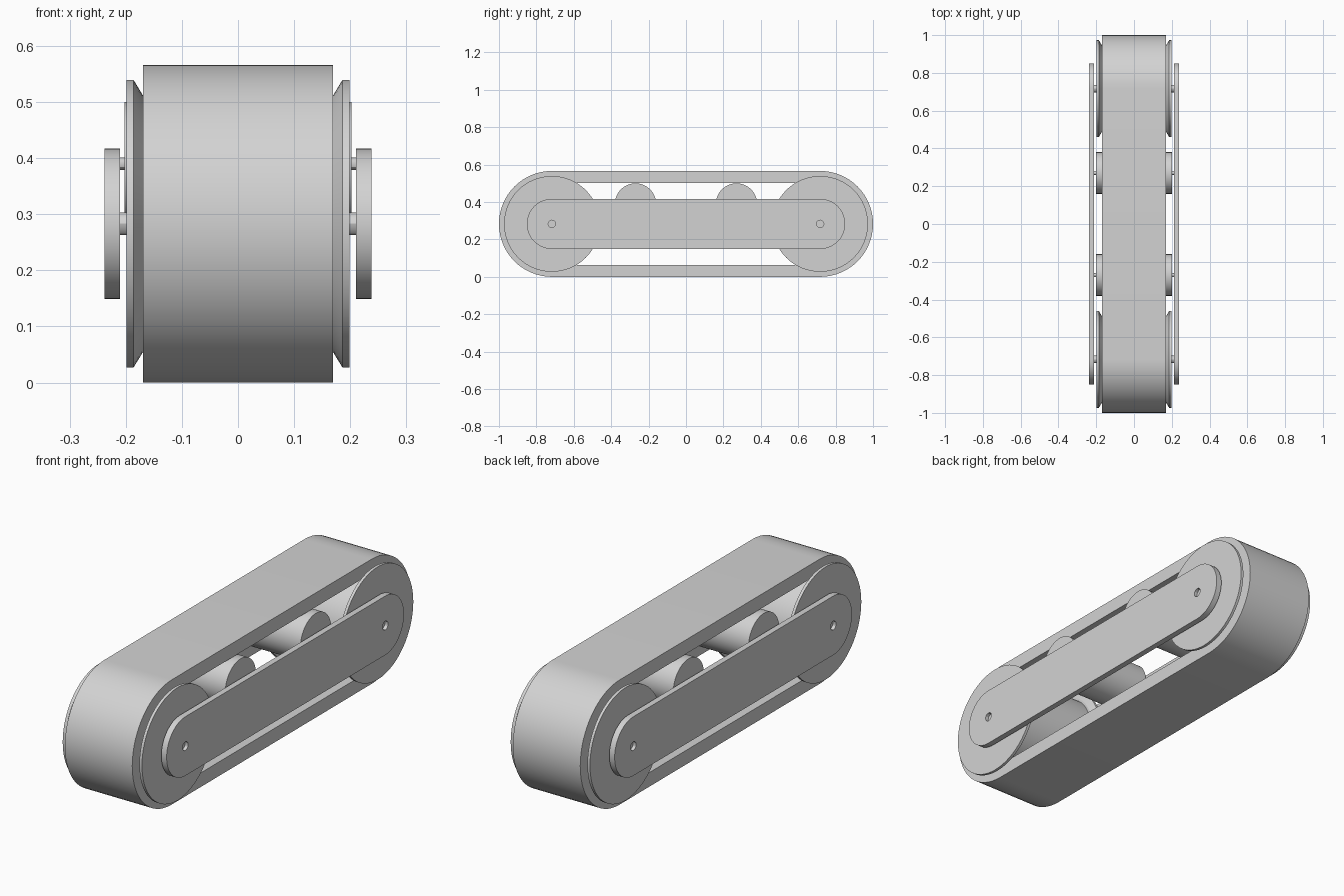
import bpy, bmesh, math
from mathutils import Matrix

cube = bpy.data.objects.get("Cube")
if cube:
    bpy.data.objects.remove(cube, do_unlink=True)

AXLE_Y, AXLE_Z = 0.717, 0.283
ROLLER_Y, ROLLER_Z = 0.27, 0.39
SEGS = 64

grey = bpy.data.materials.new("light grey")
grey.use_nodes = True
colour = (0.65, 0.65, 0.65, 1)
grey.diffuse_color = colour
grey.node_tree.nodes["Principled BSDF"].inputs["Base Color"].default_value = colour

# Local x, y, z become world y, z, x
SIDEWAYS = Matrix(((0, 0, 1, 0), (1, 0, 0, 0), (0, 1, 0, 0), (0, 0, 0, 1)))


def finish(name, bm):
    """Turn a bmesh into a smooth shaded object with crisp edges."""
    bmesh.ops.remove_doubles(bm, verts=bm.verts, dist=0.0005)
    bmesh.ops.recalc_face_normals(bm, faces=bm.faces)
    mesh = bpy.data.meshes.new(name)
    bm.to_mesh(mesh)
    bm.free()
    mesh.materials.append(grey)
    obj = bpy.data.objects.new(name, mesh)
    bpy.context.collection.objects.link(obj)
    bpy.ops.object.select_all(action="DESELECT")
    obj.select_set(True)
    bpy.context.view_layer.objects.active = obj
    bpy.ops.object.shade_smooth_by_angle(angle=math.radians(30))
    return obj


def stadium(radius):
    """Outline with round ends about both axles."""
    pts = []
    for side, start in ((1, -math.pi / 2), (-1, math.pi / 2)):
        for i in range(SEGS // 2 + 1):
            a = start + 2 * math.pi * i / SEGS
            pts.append((side * AXLE_Y + radius * math.cos(a), radius * math.sin(a)))
    return pts


def circle(y, radius, n):
    return [(y + radius * math.cos(2 * math.pi * i / n),
             radius * math.sin(2 * math.pi * i / n)) for i in range(n)]


def plate(name, outlines, x, width):
    """Extrude nested outlines sideways; inner outlines become holes."""
    curve = bpy.data.curves.new(name + "_outline", "CURVE")
    curve.dimensions = "2D"
    curve.fill_mode = "BOTH"
    curve.extrude = width / 2
    for pts in outlines:
        spline = curve.splines.new("POLY")
        spline.points.add(len(pts) - 1)
        for p, (u, v) in zip(spline.points, pts):
            p.co = (u, v, 0, 1)
        spline.use_cyclic_u = True
    temp = bpy.data.objects.new(name + "_outline", curve)
    mesh = bpy.data.meshes.new_from_object(temp)
    bm = bmesh.new()
    bm.from_mesh(mesh)
    bm.transform(Matrix.Translation((x, 0, AXLE_Z)) @ SIDEWAYS)
    bpy.data.objects.remove(temp)
    bpy.data.curves.remove(curve)
    bpy.data.meshes.remove(mesh)
    return finish(name, bm)


def turned(name, half, y, z, segs=SEGS):
    """Revolve a half profile of (x, radius), mirrored across x = 0."""
    profile = [(-x, r) for x, r in reversed(half)] + half
    bm = bmesh.new()
    rings = []
    for x, r in profile:
        rings.append([bm.verts.new((x, y + r * math.cos(2 * math.pi * i / segs),
                                    z + r * math.sin(2 * math.pi * i / segs)))
                      for i in range(segs)])
    for a, b in zip(rings, rings[1:]):
        for i in range(segs):
            j = (i + 1) % segs
            bm.faces.new((a[i], a[j], b[j], b[i]))
    bm.faces.new(rings[0])
    bm.faces.new(rings[-1])
    return finish(name, bm)


# Endless belt
plate("track_belt", [stadium(0.283), stadium(0.219)], 0, 0.338)

# Side bars with a small hole at each axle
for side, x in (("left", 0.224), ("right", -0.224)):
    holes = [circle(s * AXLE_Y, 0.02, 12) for s in (1, -1)]
    plate(side + "_side_bar", [stadium(0.134)] + holes, x, 0.027)

for end, s in (("front", -1), ("back", 1)):
    # Flanged wheels, their axles, and the upper support rollers
    turned(end + "_wheel", [(0.169, 0.218), (0.169, 0.228), (0.186, 0.256), (0.199, 0.256)],
           s * AXLE_Y, AXLE_Z)
    turned(end + "_axle", [(0.222, 0.02)], s * AXLE_Y, AXLE_Z, 12)
    turned(end + "_roller", [(0.202, 0.11)], s * ROLLER_Y, ROLLER_Z)
    turned(end + "_roller_pin", [(0.215, 0.011)], s * ROLLER_Y, ROLLER_Z, 12)
